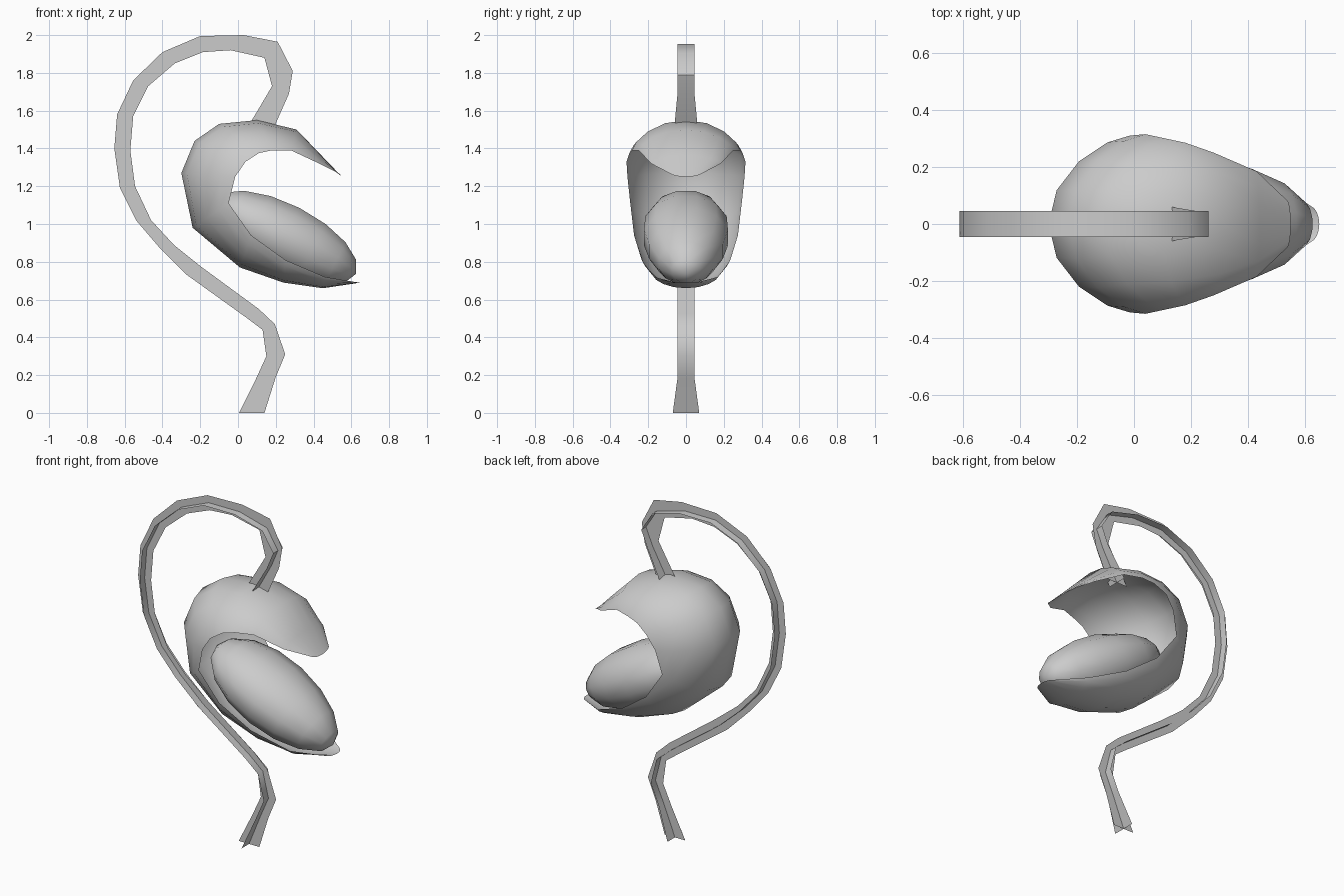
import bpy, math
from mathutils import Matrix, Vector

if "Cube" in bpy.data.objects:
    bpy.data.objects.remove(bpy.data.objects["Cube"])


def make_object(name, verts, faces, smooth=True):
    mesh = bpy.data.meshes.new(name)
    mesh.from_pydata(verts, [], faces)
    mesh.update()
    obj = bpy.data.objects.new(name, mesh)
    bpy.context.collection.objects.link(obj)
    if smooth:
        bpy.context.view_layer.objects.active = obj
        obj.select_set(True)
        bpy.ops.object.shade_smooth_by_angle(angle=math.radians(50))
        obj.select_set(False)
    return obj


def loft(name, rows, smooth=True):
    n = len(rows[0])
    verts = [p for row in rows for p in row]
    faces = [(i * n + j, i * n + j + 1, (i + 1) * n + j + 1, (i + 1) * n + j)
             for i in range(len(rows) - 1) for j in range(n - 1)]
    return make_object(name, verts, faces, smooth)


# Stem: two crossed ribbons, given by inner edge (x, z) and outer edge (x, z)
stem = [
    (0.14, 0, 0.005, 0), (0.20, 0.19, 0.095, 0.18), (0.25, 0.31, 0.15, 0.30),
    (0.195, 0.47, 0.13, 0.44), (0.11, 0.55, 0.05, 0.50), (-0.19, 0.77, -0.27, 0.73),
    (-0.34, 0.89, -0.42, 0.88), (-0.46, 1.02, -0.54, 1.02), (-0.545, 1.20, -0.625, 1.19),
    (-0.57, 1.39, -0.655, 1.40), (-0.555, 1.57, -0.64, 1.58), (-0.475, 1.73, -0.555, 1.76),
    (-0.335, 1.85, -0.40, 1.91), (-0.185, 1.91, -0.20, 1.995), (-0.04, 1.92, 0.03, 2.0),
    (0.14, 1.88, 0.21, 1.965), (0.18, 1.73, 0.29, 1.81), (0.145, 1.67, 0.27, 1.69),
    (0.05, 1.51, 0.19, 1.51)]
half = [0.07] + [0.045] * (len(stem) - 2) + [0.062]
loft("stem_flat_ribbon", [[(a, 0, b), (c, 0, d)] for a, b, c, d in stem], False)
mids = [((a + c) / 2, (b + d) / 2) for a, b, c, d in stem]
mids[14:18] = [(0.01, 1.953), (0.19, 1.905), (0.262, 1.79), (0.22, 1.69)]
loft("stem_cross_ribbon",
     [[(x, s * h, z) for s in (-1, 1)] for (x, z), h in zip(mids, half)])

# Hooded shell: spine (x, z), mouth edge (x, z), half width
ribs = [
    (0.55, 1.25, 0.54, 1.265, 0.08), (0.44, 1.365, 0.43, 1.32, 0.185),
    (0.31, 1.50, 0.28, 1.39, 0.25), (0.10, 1.55, 0.18, 1.39, 0.285),
    (-0.10, 1.53, 0.11, 1.375, 0.30), (-0.23, 1.44, 0.04, 1.33, 0.315),
    (-0.30, 1.27, -0.015, 1.25, 0.31), (-0.24, 0.98, -0.05, 1.11, 0.295),
    (0.01, 0.77, 0.07, 0.94, 0.275), (0.24, 0.69, 0.25, 0.81, 0.235),
    (0.45, 0.66, 0.46, 0.72, 0.17), (0.65, 0.69, 0.625, 0.692, 0.06)]
rows = []
for sx, sz, ex, ez, w in ribs:
    row = []
    for k in range(9):
        a = math.pi * (k / 8 - 0.5)
        c = max(math.cos(a), 0) ** 1.35
        row.append((ex + (sx - ex) * c, w * math.sin(a), ez + (sz - ez) * c))
    rows.append(row)
loft("hooded_shell", rows)

# Inner bulb: tilted egg resting in the shell, wider towards the back
tilt = Matrix.Translation((0.245, 0, 0.928)) @ Matrix.Rotation(math.radians(27), 4, 'Y')
rings, sides = 8, 12
verts = [tilt @ Vector((-0.43, 0, 0))]
for i in range(1, rings):
    t = math.pi * i / rings
    u, r = -math.cos(t), math.sin(t)
    for j in range(sides):
        a = 2 * math.pi * (j + 0.5) / sides
        verts.append(tilt @ Vector((0.425 * u, 0.23 * r * (1 - 0.13 * u) * math.cos(a),
                                    0.183 * r * math.sin(a))))
verts.append(tilt @ Vector((0.425, 0, 0)))
faces = []
last = len(verts) - 1
for j in range(sides):
    k = (j + 1) % sides
    faces.append((0, 1 + j, 1 + k))
    for i in range(rings - 2):
        b = 1 + i * sides
        faces.append((b + j, b + sides + j, b + sides + k, b + k))
    b = 1 + (rings - 2) * sides
    faces.append((b + j, last, b + k))
make_object("inner_bulb", verts, faces)
